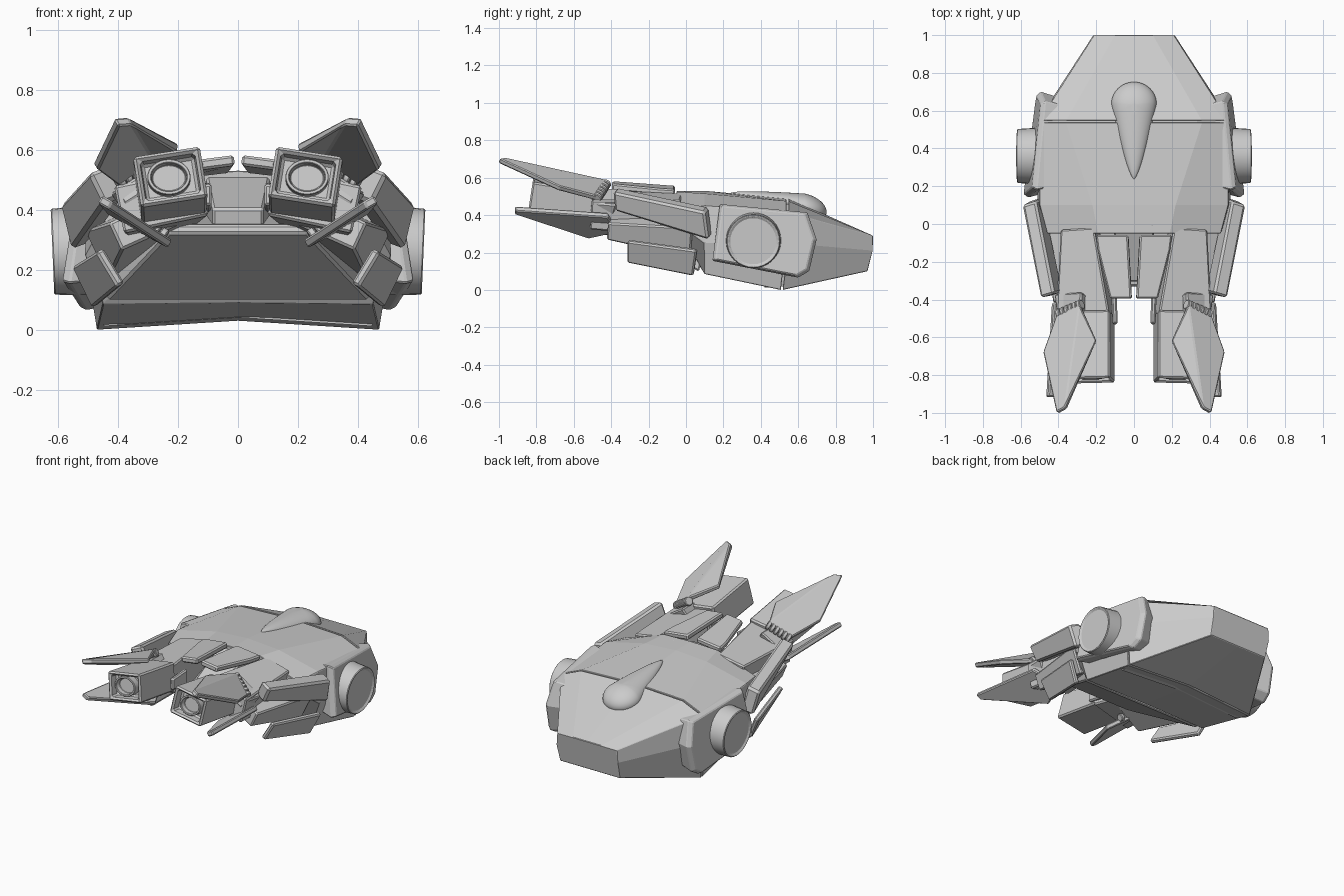
import bpy, bmesh, math
from mathutils import Vector, Matrix

cube = bpy.data.objects.get("Cube")
if cube:
    bpy.data.objects.remove(cube, do_unlink=True)

GREY = (0.6, 0.6, 0.6, 1)
grey = bpy.data.materials.new("plain_grey")
grey.use_nodes = True
grey.diffuse_color = GREY
grey.node_tree.nodes["Principled BSDF"].inputs["Base Color"].default_value = GREY


def finish(name, bm, mirror=True, bevel=0.008, thick=0, smooth=False):
    """Turn a bmesh into a named object with its modifiers."""
    bmesh.ops.recalc_face_normals(bm, faces=bm.faces)
    mesh = bpy.data.meshes.new(name)
    bm.to_mesh(mesh)
    bm.free()
    mesh.materials.append(grey)
    obj = bpy.data.objects.new(name, mesh)
    bpy.context.collection.objects.link(obj)
    if thick:
        mod = obj.modifiers.new("Thickness", "SOLIDIFY")
        mod.thickness = thick
        mod.offset = 0
    if bevel:
        mod = obj.modifiers.new("Bevel", "BEVEL")
        mod.width = bevel
        mod.segments = 1
    if mirror:
        obj.modifiers.new("Mirror", "MIRROR")
    if smooth:
        for o in bpy.context.selected_objects:
            o.select_set(False)
        obj.select_set(True)
        bpy.context.view_layer.objects.active = obj
        bpy.ops.object.shade_smooth_by_angle(angle=math.radians(35))


def loft(name, rings, recess=None, **kw):
    """Skin a row of rings, cap both ends and optionally sink the last cap."""
    bm = bmesh.new()
    rows = [[bm.verts.new(p) for p in ring] for ring in rings]
    n = len(rows[0])
    for a, b in zip(rows, rows[1:]):
        for i in range(n):
            j = (i + 1) % n
            bm.faces.new((a[i], a[j], b[j], b[i]))
    bm.faces.new(rows[0])
    end = bm.faces.new(rows[-1])
    if recess:
        bmesh.ops.recalc_face_normals(bm, faces=bm.faces)
        bmesh.ops.inset_region(bm, faces=[end], thickness=recess[0])
        bmesh.ops.inset_region(bm, faces=[end], thickness=recess[0] / 3, depth=-recess[1])
    finish(name, bm, **kw)


def box(name, start, end, size0, size1, roll=0, **kw):
    """Tapered, rolled block running from start to end."""
    start, end = Vector(start), Vector(end)
    d = (end - start).normalized()
    u = Vector((1, 0, 0))
    u = (u - d * u.dot(d)).normalized()
    u.rotate(Matrix.Rotation(math.radians(roll), 3, d))
    v = d.cross(u)
    corners = ((-1, -1), (1, -1), (1, 1), (-1, 1))
    rings = [[c + u * a * w / 2 + v * b * h / 2 for a, b in corners]
             for c, (w, h) in ((start, size0), (end, size1))]
    loft(name, rings, **kw)


def plate(name, points, faces, thick, **kw):
    bm = bmesh.new()
    verts = [bm.verts.new(p) for p in points]
    for f in faces:
        bm.faces.new([verts[i] for i in f])
    finish(name, bm, thick=thick, **kw)


def tube(name, a, b, radius, sides=32, r2=None, stretch=1, **kw):
    a, b = Vector(a), Vector(b)
    q = (b - a).to_track_quat("Z", "Y")
    rings = []
    for c, r in ((a, radius), (b, r2 or radius)):
        ring = [q @ Vector((r * math.cos(t), r * math.sin(t), 0))
                for t in (math.tau * i / sides for i in range(sides))]
        rings.append([c + Vector((p.x * stretch, p.y, p.z)) for p in ring])
    loft(name, rings, smooth=True, **kw)


def section(y, half, lean=0, scale=1):
    """Symmetric hull section; lower points lean along y."""
    full = half + [(-x, z) for x, z in reversed(half) if x]
    return [(x * scale, y - (lean if z < .2 else 0), .25 + (z - .25) * scale) for x, z in full]


# Hull with a seam between front and rear shells
nose = [(0, .53), (.19, .525), (.46, .43), (.45, .36), (.24, .32), (0, .32)]
chest = [(0, .53), (.22, .515), (.5, .45), (.51, .25), (.45, .085), (0, .09)]
waist = [(0, .49), (.36, .475), (.5, .415), (.51, .25), (.47, 0), (0, .03)]
tail = [(0, .29), (.1, .29), (.21, .29), (.215, .21), (.21, .1), (0, .1)]
loft("front_hull", [section(-.05, nose), section(.1, chest), section(.537, waist, .03)],
     mirror=False, bevel=.003)
loft("hull_core", [section(.45, waist, .03, .95), section(.57, waist, .03, .92)],
     mirror=False, bevel=0)
loft("rear_hull", [section(.547, waist, .03), section(1, tail, .03)], mirror=False, bevel=.003)

# Chin wedge and neck
box("chin", (0, .1, .25), (0, -.33, .335), (.88, .31), (.46, .03), mirror=False)
box("neck", (0, .02, .43), (0, -.3, .37), (.22, .2), (.17, .07), mirror=False)

# Teardrop dome on the back
bm = bmesh.new()
bmesh.ops.create_uvsphere(bm, u_segments=40, v_segments=20, radius=1)
for v in bm.verts:
    x, y, z = v.co
    if y < 0:
        t = min(-y, .999)
        k = (1 - t) ** .7 / math.sqrt(1 - t * t)
        x, z, y = x * k, z * k, y * 3.4
    v.co = (x * .12, .635 + y * .117, .44 + z * .075 - y * .023)
finish("teardrop_dome", bm, mirror=False, bevel=0, smooth=True)

# Side pods with round caps, leaning inward at the top and rear
outline = [(.18, .46), (.65, .415), (.7, .27), (.66, .1), (.6, .065), (.14, .155)]
pod = []
for x, s in ((.44, .9), (.535, 1), (.56, .93)):
    pod.append([(x - .12 * (y - .35) - .25 * max(0, z - .3),
                 .4 + (y - .4) * s, .26 + (z - .26) * s) for y, z in outline])
loft("side_pod", pod, bevel=.005)
tube("round_cap", (.5, .36, .265), (.618, .36, .26), .15, r2=.143,
     recess=(.012, .008), bevel=.004)

# Front flaps beside the centre line
plate("front_flap", [(.03, -.06, .54), (.2, -.06, .52), (.19, -.14, .525),
                     (.125, -.395, .55), (.012, -.395, .565)], [range(5)], .035)

# Arms
box("arm", (.28, -.03, .4), (.255, -.5, .43), (.18, .2), (.29, .16), roll=-12)
box("arm_underside", (.36, .05, .3), (.3, -.4, .36), (.25, .18), (.24, .1), roll=-25)
box("arm_tab", (.105, -.38, .44), (.1, -.53, .45), (.03, .1), (.025, .07))

# Outward-leaning armour plates: rear low, rear high, front high, front low
plate("upper_armour", [(.52, .13, .28), (.555, .11, .43), (.46, -.38, .535), (.41, -.37, .435)],
      [range(4)], .08, bevel=.012)
plate("lower_armour", [(.475, .04, .08), (.54, .06, .215), (.46, -.31, .265), (.39, -.31, .15)],
      [range(4)], .03)

# Open emitter housings
box("emitter_housing", (.225, -.47, .455), (.225, -.83, .51), (.22, .17), (.225, .172),
    roll=-9, recess=(.026, .06), bevel=.01)
axis = Vector((0, -.36, .055)).normalized()
mouth = Vector((.23, -.83, .512))
tube("emitter_ring", mouth - axis * .08, mouth - axis * .015, .06, stretch=1.2,
     recess=(.012, .03), bevel=.002)

# Upper fin folded along a ridge, and flat lower fin
plate("upper_fin", [(.36, -.975, .695), (.2, -.62, .605), (.285, -.43, .575),
                    (.395, -.46, .485), (.475, -.68, .545), (.405, -1, .692)],
      [(0, 1, 2), (0, 2, 3, 4, 5)], .03, bevel=.006)
plate("lower_fin", [(.46, -.915, .435), (.425, -.915, .415), (.225, -.52, .285),
                    (.29, -.36, .32), (.43, -.42, .4)], [range(5)], .03, bevel=.006)

# Ribbed hinges at the fin roots
for name, a, b, r in (("upper_hinge", (.275, -.425, .57), (.405, -.48, .485), .027),
                      ("lower_hinge", (.24, -.42, .31), (.38, -.4, .4), .024)):
    a, b = Vector(a), Vector(b)
    for i in range(6):
        tube(f"{name}_rib_{i + 1}", a.lerp(b, i / 6), a.lerp(b, (i + .85) / 6), r,
             sides=14, bevel=.004)
box("hinge_mount", (.32, -.38, .45), (.33, -.5, .48), (.17, .12), (.15, .06), roll=-32)
